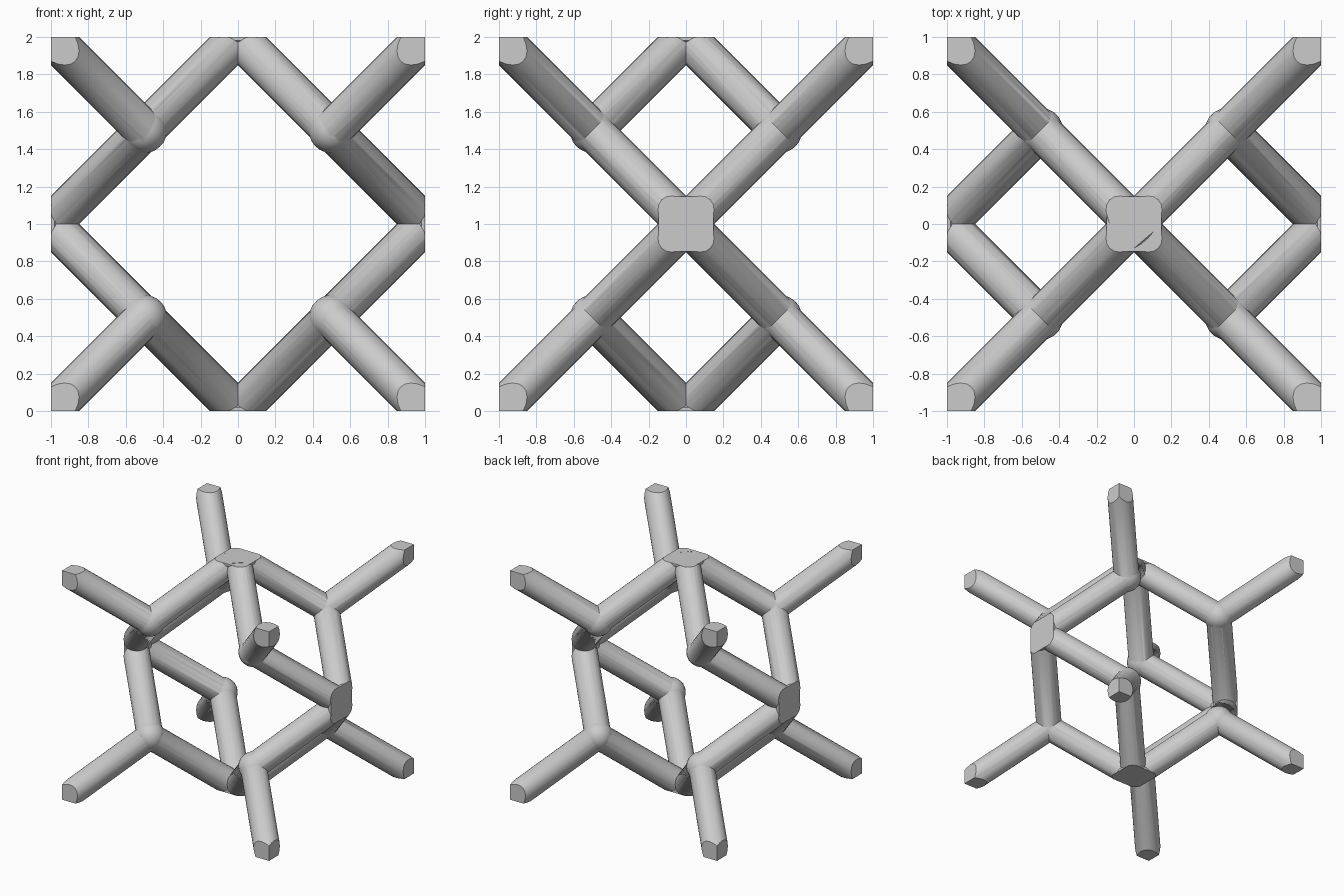
import bpy, bmesh
from itertools import product
from mathutils import Vector, Matrix

if "Cube" in bpy.data.objects:
    bpy.data.objects.remove(bpy.data.objects["Cube"])

R = 0.106          # strut radius
NODE_R = 0.121     # fillet ball at the inner nodes
MID = Vector((0, 0, 1))


def link(name, bm):
    bmesh.ops.recalc_face_normals(bm, faces=bm.faces)
    me = bpy.data.meshes.new(name)
    bm.to_mesh(me)
    bm.free()
    ob = bpy.data.objects.new(name, me)
    bpy.context.collection.objects.link(ob)
    return ob


def strut(bm, a, b):
    # round bar from a, running on past b so the cell box can trim it
    d = b - a
    e = b + d.normalized() * 0.22
    m = Matrix.Translation((a + e) / 2) @ d.to_track_quat('Z', 'Y').to_matrix().to_4x4()
    bmesh.ops.create_cone(bm, cap_ends=True, segments=24, radius1=R, radius2=R,
                          depth=(e - a).length, matrix=m)


def hub(bm, n):
    # octagonal pad where four struts meet a face of the cell
    q = n.to_track_quat('Z', 'Y')
    pts = []
    for depth, s in ((0.06, 1), (-0.02, 1), (-0.15, 0.12)):
        for sx, sy in product((-1, 1), repeat=2):
            for u, v in ((0.148, 0.103), (0.103, 0.148)):
                p = q @ Vector((u * sx * s, v * sy * s, depth))
                pts.append(bm.verts.new(MID + n + p))
    bmesh.ops.convex_hull(bm, input=pts)


# lattice: eight nodes, each tied to its corner, a side face and a top/bottom face
bm = bmesh.new()
for x, y, z in product((-1, 1), repeat=3):
    node = MID + Vector((x, y, z)) / 2
    for target in ((x, y, z), (x, 0, 0), (0, 0, z)):
        strut(bm, node, MID + Vector(target))
    bmesh.ops.create_icosphere(bm, subdivisions=3, radius=NODE_R,
                               matrix=Matrix.Translation(node))
for n in ((1, 0, 0), (-1, 0, 0), (0, 0, 1), (0, 0, -1)):
    hub(bm, Vector(n))
lattice = link("lattice_struts", bm)

# box that trims the struts to the unit cell
bm = bmesh.new()
bmesh.ops.create_cube(bm, size=2, matrix=Matrix.Translation(MID))
box = link("cell_cutter", bm)
box.hide_render = True
box.hide_set(True)

mod = lattice.modifiers.new("trim", 'BOOLEAN')
mod.operation = 'INTERSECT'
mod.solver = 'EXACT'
mod.use_self = True
mod.object = box

bpy.context.view_layer.objects.active = lattice
lattice.select_set(True)
bpy.ops.object.modifier_apply(modifier=mod.name)
bpy.data.objects.remove(box)
bpy.ops.object.shade_smooth_by_angle(angle=0.6)
